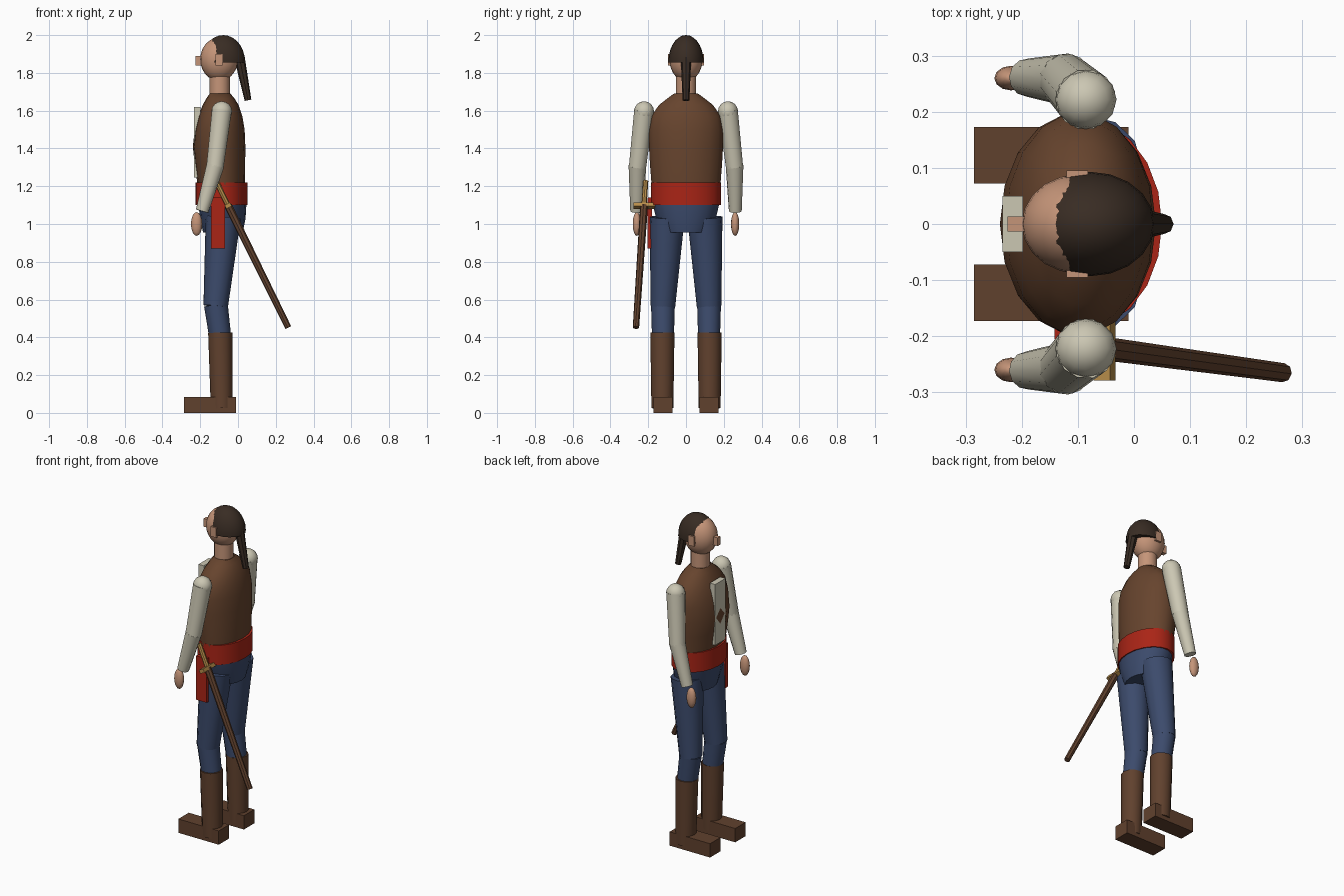
import bpy, bmesh, math
from mathutils import Vector, Matrix

if "Cube" in bpy.data.objects:
    bpy.data.objects.remove(bpy.data.objects["Cube"])


def mat(name, r, g, b):
    m = bpy.data.materials.new(name)
    m.diffuse_color = (r, g, b, 1)
    m.use_nodes = True
    m.node_tree.nodes["Principled BSDF"].inputs["Base Color"].default_value = m.diffuse_color
    return m


SKIN = mat("skin", 0.56, 0.30, 0.19)
HAIR = mat("dark_hair", 0.040, 0.025, 0.017)
BROWN = mat("vest_brown", 0.135, 0.058, 0.027)
LEATHER = mat("boot_leather", 0.118, 0.053, 0.027)
LINEN = mat("linen", 0.60, 0.57, 0.45)
RED = mat("sash_red", 0.40, 0.018, 0.008)
BLUE = mat("trouser_blue", 0.045, 0.070, 0.150)
GOLD = mat("brass", 0.48, 0.27, 0.07)


def finish(bm, name, material, smooth=True):
    bmesh.ops.recalc_face_normals(bm, faces=bm.faces)
    me = bpy.data.meshes.new(name)
    bm.to_mesh(me)
    bm.free()
    me.materials.append(material)
    ob = bpy.data.objects.new(name, me)
    bpy.context.collection.objects.link(ob)
    if smooth:
        bpy.ops.object.select_all(action='DESELECT')
        ob.select_set(True)
        bpy.context.view_layer.objects.active = ob
        bpy.ops.object.shade_smooth_by_angle(angle=math.radians(40))
    return ob


def skin_rings(bm, rings):
    n = len(rings[0])
    for a, b in zip(rings, rings[1:]):
        for i in range(n):
            j = (i + 1) % n
            bm.faces.new((a[i], a[j], b[j], b[i]))
    bm.faces.new(rings[0])
    bm.faces.new(rings[-1])


def loft(name, material, sections, n=16):
    """Stack of ellipses: (z, centre x, radius x, radius y)."""
    bm = bmesh.new()
    rings = [[bm.verts.new((cx + rx * math.cos(2 * math.pi * i / n),
                            ry * math.sin(2 * math.pi * i / n), z))
              for i in range(n)] for z, cx, rx, ry in sections]
    skin_rings(bm, rings)
    return finish(bm, name, material)


def tube(name, material, a, b, ra, rb, n=12):
    """Tapered tube between two points."""
    a, b = Vector(a), Vector(b)
    q = (b - a).to_track_quat('Z', 'Y')
    bm = bmesh.new()
    rings = [[bm.verts.new(p + q @ Vector((r * math.cos(2 * math.pi * i / n),
                                           r * math.sin(2 * math.pi * i / n), 0)))
              for i in range(n)] for p, r in ((a, ra), (b, rb))]
    skin_rings(bm, rings)
    return finish(bm, name, material)


def ball(name, material, c, r, u=16, v=10, cut=None):
    bm = bmesh.new()
    bmesh.ops.create_uvsphere(bm, u_segments=u, v_segments=v, radius=1,
                              matrix=Matrix.LocRotScale(Vector(c), None, Vector(r)))
    if cut is not None:  # keep only the part above the cut height
        g = bm.verts[:] + bm.edges[:] + bm.faces[:]
        r = bmesh.ops.bisect_plane(bm, geom=g, plane_co=(0, 0, cut),
                                   plane_no=(0, 0, 1), clear_inner=True)
        edges = [e for e in r["geom_cut"] if isinstance(e, bmesh.types.BMEdge)]
        bmesh.ops.contextual_create(bm, geom=edges)
    return finish(bm, name, material)


def box(name, material, lo, hi, rot=None):
    lo, hi = Vector(lo), Vector(hi)
    bm = bmesh.new()
    bmesh.ops.create_cube(bm, size=1, matrix=Matrix.LocRotScale((lo + hi) / 2, rot, hi - lo))
    return finish(bm, name, material, False)


# Head, nose, hair and ponytail
ball("head", SKIN, (-0.10, 0, 1.872), (0.10, 0.088, 0.115), 20, 14)
ball("hair", HAIR, (-0.078, 0, 1.86), (0.115, 0.093, 0.14), 20, 14, cut=1.855)
box("nose", SKIN, (-0.225, -0.013, 1.84), (-0.185, 0.013, 1.89))
tube("ponytail", HAIR, (0.008, 0, 1.88), (0.053, 0, 1.655), 0.028, 0.018, 8)
tube("neck", SKIN, (-0.097, 0, 1.66), (-0.097, 0, 1.80), 0.054, 0.054, 14)

# Vest, shirt front, sash and hips
loft("vest", BROWN, [(1.12, -0.09, 0.118, 0.178), (1.22, -0.09, 0.126, 0.186),
                     (1.32, -0.096, 0.134, 0.194), (1.41, -0.10, 0.139, 0.199),
                     (1.50, -0.097, 0.132, 0.200), (1.57, -0.094, 0.117, 0.188),
                     (1.63, -0.092, 0.095, 0.145), (1.665, -0.093, 0.074, 0.10),
                     (1.69, -0.095, 0.055, 0.065)], 18)
box("shirt_front", LINEN, (-0.234, -0.05, 1.245), (-0.198, 0.05, 1.62))
loft("sash", RED, [(1.10, -0.088, 0.138, 0.186), (1.22, -0.088, 0.138, 0.186)], 20)
box("sash_tail", RED, (-0.142, -0.205, 0.87), (-0.07, -0.180, 1.14))
loft("hips", BLUE, [(0.955, -0.08, 0.105, 0.123), (1.03, -0.08, 0.12, 0.16),
                    (1.11, -0.083, 0.128, 0.18)], 18)

# Ears, arms and legs on both sides
for s, side in ((-1, "near"), (1, "far")):
    y0, y1 = sorted((s * 0.07, s * 0.095))
    box(f"ear_{side}", SKIN, (-0.12, y0, 1.84), (-0.082, y1, 1.90))

    ball(f"shoulder_{side}", LINEN, (-0.086, s * 0.222, 1.595), (0.055, 0.053, 0.055), 12, 8)
    tube(f"upper_arm_{side}", LINEN, (-0.086, s * 0.222, 1.60),
         (-0.122, s * 0.257, 1.30), 0.054, 0.047)
    tube(f"forearm_{side}", LINEN, (-0.120, s * 0.257, 1.31),
         (-0.190, s * 0.261, 1.068), 0.047, 0.034)
    ball(f"hand_{side}", SKIN, (-0.219, s * 0.26, 1.0), (0.030, 0.022, 0.063), 12, 8)

    tube(f"thigh_{side}", BLUE, (-0.078, s * 0.10, 1.035),
         (-0.118, s * 0.122, 0.565), 0.093, 0.065)
    tube(f"shin_{side}", BLUE, (-0.117, s * 0.122, 0.572),
         (-0.094, s * 0.122, 0.40), 0.063, 0.058)
    tube(f"boot_shaft_{side}", LEATHER, (-0.094, s * 0.125, 0.425),
         (-0.086, s * 0.125, 0.025), 0.064, 0.058)
    y0, y1 = sorted((s * 0.072, s * 0.173))
    box(f"foot_{side}", LEATHER, (-0.285, y0, 0), (-0.01, y1, 0.085))

# Sword: scabbard, crossguard and grip share one axis
guard, tip = Vector((-0.052, -0.222, 1.097)), Vector((0.266, -0.265, 0.452))
axis = (tip - guard).normalized()
tube("scabbard", LEATHER, guard, tip, 0.021, 0.017, 8)
tube("sword_grip", GOLD, guard, guard - axis * 0.145, 0.014, 0.014, 8)
half = Vector((0.016, 0.057, 0.011))
box("crossguard", GOLD, guard - half, guard + half,
    Matrix.Rotation(-math.atan2(axis.x, -axis.z), 3, 'Y').to_quaternion())
